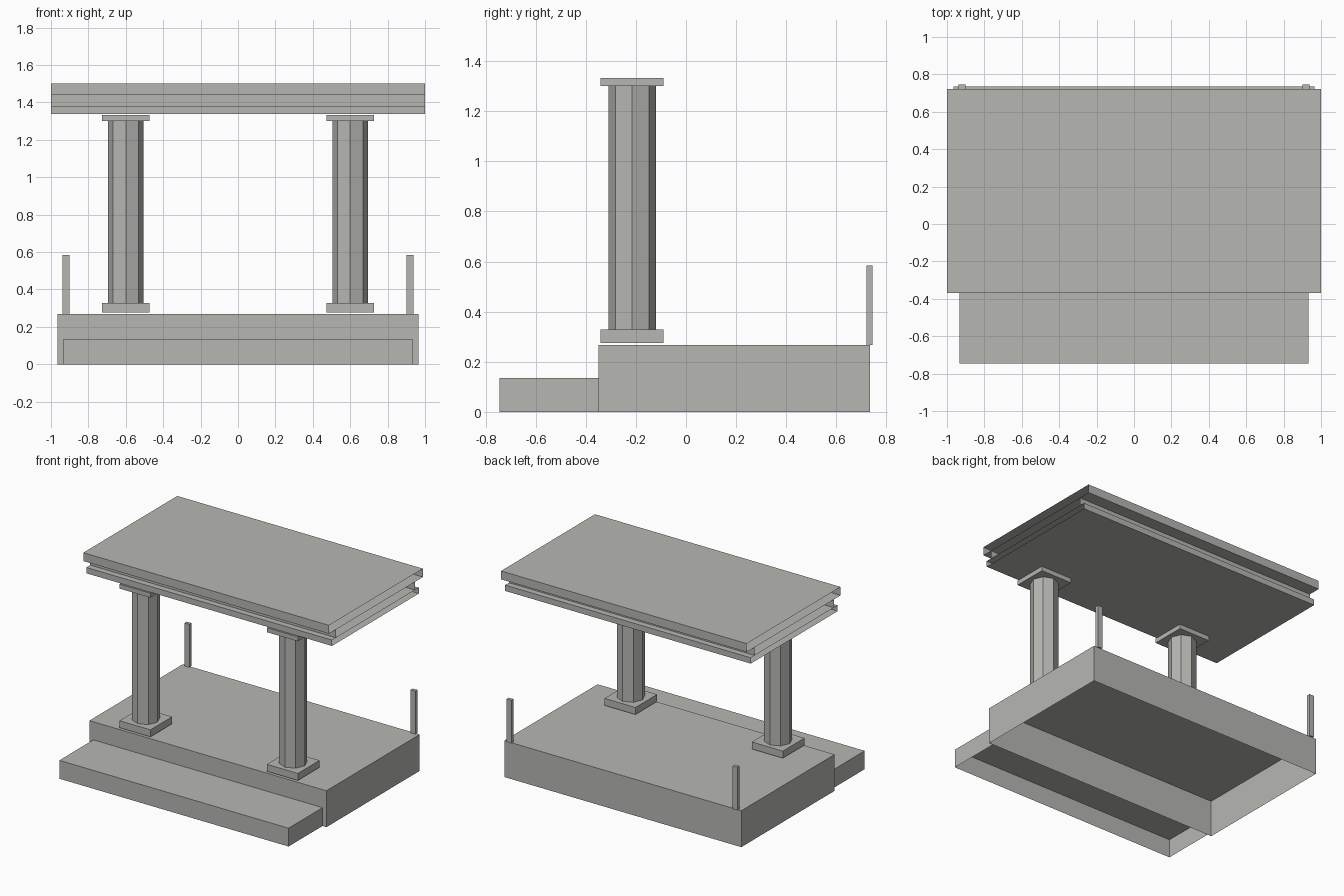
import bpy
import bmesh
import math
from mathutils import Matrix, Vector

default = bpy.data.objects.get("Cube")
if default:
    bpy.data.objects.remove(default, do_unlink=True)

# One warm grey stone colour for everything
COLOUR = (0.47, 0.47, 0.45, 1.0)
stone = bpy.data.materials.new("warm_grey_stone")
stone.use_nodes = True
stone.diffuse_color = COLOUR
bsdf = next(n for n in stone.node_tree.nodes if n.type == "BSDF_PRINCIPLED")
bsdf.inputs["Base Color"].default_value = COLOUR


def finish(name, bm):
    mesh = bpy.data.meshes.new(name)
    bm.to_mesh(mesh)
    bm.free()
    mesh.materials.append(stone)
    obj = bpy.data.objects.new(name, mesh)
    bpy.context.collection.objects.link(obj)
    return obj


def box(name, xs, ys, zs, open_sides=()):
    """Box between the given limits, leaving out the sides facing open_sides."""
    bm = bmesh.new()
    lows, highs = zip(xs, ys, zs)
    size = [h - l for l, h in zip(lows, highs)]
    centre = [(h + l) / 2 for l, h in zip(lows, highs)]
    bmesh.ops.create_cube(
        bm, size=1, matrix=Matrix.Translation(centre) @ Matrix.Diagonal((*size, 1)))
    bm.normal_update()
    gone = [f for f in bm.faces
            if any(f.normal.dot(Vector(d)) > 0.9 for d in open_sides)]
    bmesh.ops.delete(bm, geom=gone, context="FACES")
    return finish(name, bm)


def shaft(name, x, y, radius, bottom, top):
    """Eight-sided column with corners on the axes."""
    bm = bmesh.new()
    place = Matrix.Translation((x, y, (bottom + top) / 2))
    turn = Matrix.Rotation(0, 4, "Z")
    bmesh.ops.create_cone(bm, cap_ends=True, segments=8, radius1=radius,
                          radius2=radius, depth=top - bottom, matrix=place @ turn)
    return finish(name, bm)


LEFT, RIGHT = (1, 0, 0), (-1, 0, 0)
UP, DOWN, BACK = (0, 0, 1), (0, 0, -1), (0, 1, 0)

# Platform and step, hollow underneath
box("platform", (-0.965, 0.965), (-0.35, 0.735), (0, 0.268), [DOWN])
box("front_step", (-0.933, 0.933), (-0.745, -0.35), (0, 0.135), [DOWN, BACK])

# Roof layers, open at both ends; the middle one is only two recessed walls
ROOF_X = (-1, 1)
box("roof_top_slab", ROOF_X, (-0.37, 0.722), (1.44, 1.502), [LEFT, RIGHT])
box("roof_recess", ROOF_X, (-0.29, 0.63), (1.38, 1.44), [LEFT, RIGHT, UP, DOWN])
box("roof_lower_slab", ROOF_X, (-0.335, 0.675), (1.337, 1.38), [LEFT, RIGHT])

# Columns with square pads, and thin back posts
COLUMN_Y = -0.215
PAD = 0.126
for side, s in (("left", 1), ("right", -1)):
    x = s * 0.6
    pad_x = (x - PAD, x + PAD)
    pad_y = (COLUMN_Y - PAD, COLUMN_Y + PAD)
    box(f"{side}_column_base", pad_x, pad_y, (0.276, 0.328))
    shaft(f"{side}_column_shaft", x, COLUMN_Y, 0.095, 0.328, 1.3)
    box(f"{side}_column_cap", pad_x, pad_y, (1.3, 1.333))
    post_x = s * 0.92
    box(f"{side}_back_post", (post_x - 0.019, post_x + 0.019),
        (0.72, 0.745), (0.268, 0.585))
